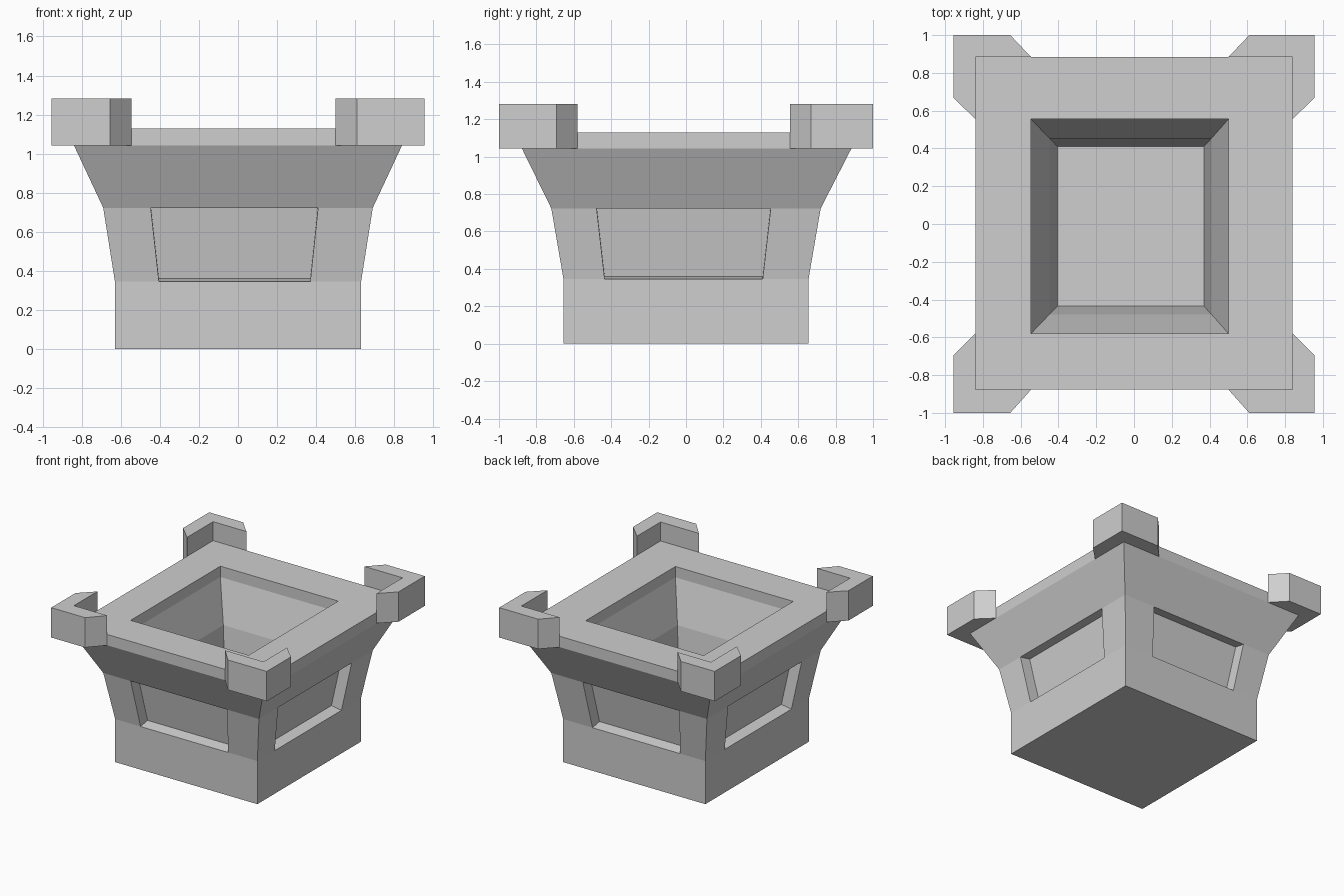
import bpy
import bmesh

default = bpy.data.objects.get("Cube")
if default:
    bpy.data.objects.remove(default, do_unlink=True)

# One plain stone colour
stone = bpy.data.materials.new("light_grey_stone")
stone.use_nodes = True
COLOUR = (0.62, 0.62, 0.62, 1)
stone.diffuse_color = COLOUR
stone.node_tree.nodes["Principled BSDF"].inputs["Base Color"].default_value = COLOUR


def finish(name, bm):
    bmesh.ops.recalc_face_normals(bm, faces=bm.faces[:])
    mesh = bpy.data.meshes.new(name)
    bm.to_mesh(mesh)
    bm.free()
    mesh.materials.append(stone)
    obj = bpy.data.objects.new(name, mesh)
    bpy.context.collection.objects.link(obj)
    return obj


# Levels: height, then x lines and y lines (outer, hollow, hollow, outer)
BASE_X, BASE_Y = (-.63, -.405, .37, .63), (-.655, -.435, .41, .655)
RIM_X, RIM_Y = (-.84, -.545, .50, .84), (-.877, -.58, .555, .884)
LEVELS = [
    (0, BASE_X, BASE_Y),
    (.345, BASE_X, BASE_Y),
    (.723, (-.69, -.447, .41, .69), (-.72, -.478, .453, .72)),
    (1.043, RIM_X, RIM_Y),
    (1.13, RIM_X, RIM_Y),
]
OUTER = [(0, 0), (1, 0), (2, 0), (3, 0), (3, 1), (3, 2),
         (3, 3), (2, 3), (1, 3), (0, 3), (0, 2), (0, 1)]
INNER = [(1, 1), (2, 1), (2, 2), (1, 2)]

# Hollow flared body
bm = bmesh.new()
grid = {}
for k, (z, xs, ys) in enumerate(LEVELS):
    for i, j in OUTER + (INNER if k else []):
        grid[k, i, j] = bm.verts.new((xs[i], ys[j], z))


def wall(k, loop):
    """Faces between level k and the next one, in loop order."""
    faces = []
    for a, b in zip(loop, loop[1:] + loop[:1]):
        faces.append(bm.faces.new([grid[k, *a], grid[k, *b],
                                   grid[k + 1, *b], grid[k + 1, *a]]))
    return faces


panels = []
for k in range(4):
    sides = wall(k, OUTER)
    if k == 1:
        panels = sides[1::3]
    if k:
        wall(k, INNER)

# Underside, hollow floor and flat rim
bm.faces.new([grid[0, *p] for p in OUTER])
bm.faces.new([grid[1, *p] for p in INNER])
for i in range(3):
    for j in range(3):
        if (i, j) != (1, 1):
            bm.faces.new([grid[4, i, j], grid[4, i + 1, j],
                          grid[4, i + 1, j + 1], grid[4, i, j + 1]])

# Recessed panel on each side
bmesh.ops.recalc_face_normals(bm, faces=bm.faces[:])
bmesh.ops.inset_individual(bm, faces=panels, thickness=0, depth=-.09)
finish("flared_body", bm)


# L-shaped blocks wrapping the rim corners
def corner_block(name, right, back):
    sx, sy = (1 if right else -1), (1 if back else -1)
    bx, by = RIM_X[3 if right else 0], RIM_Y[3 if back else 0]
    ex, ey = RIM_X[2 if right else 1], RIM_Y[2 if back else 1]
    ox, oy = sx * .955, sy
    outline = [(bx, by), (ex, by), (ex + sx * .11, oy), (ox, oy),
               (ox, ey + sy * .113), (bx, ey)]
    bm = bmesh.new()
    low = [bm.verts.new((x, y, 1.043)) for x, y in outline]
    high = [bm.verts.new((x, y, 1.282)) for x, y in outline]
    # Two mitred halves for each cap
    for ring in (low, high):
        bm.faces.new(ring[:4])
        bm.faces.new([ring[0]] + ring[3:])
    for n in range(len(outline)):
        m = (n + 1) % len(outline)
        bm.faces.new([low[n], low[m], high[m], high[n]])
    finish(name, bm)


for back in (False, True):
    for right in (False, True):
        label = ("back" if back else "front") + ("_left" if right else "_right")
        corner_block(label + "_corner_block", right, back)
